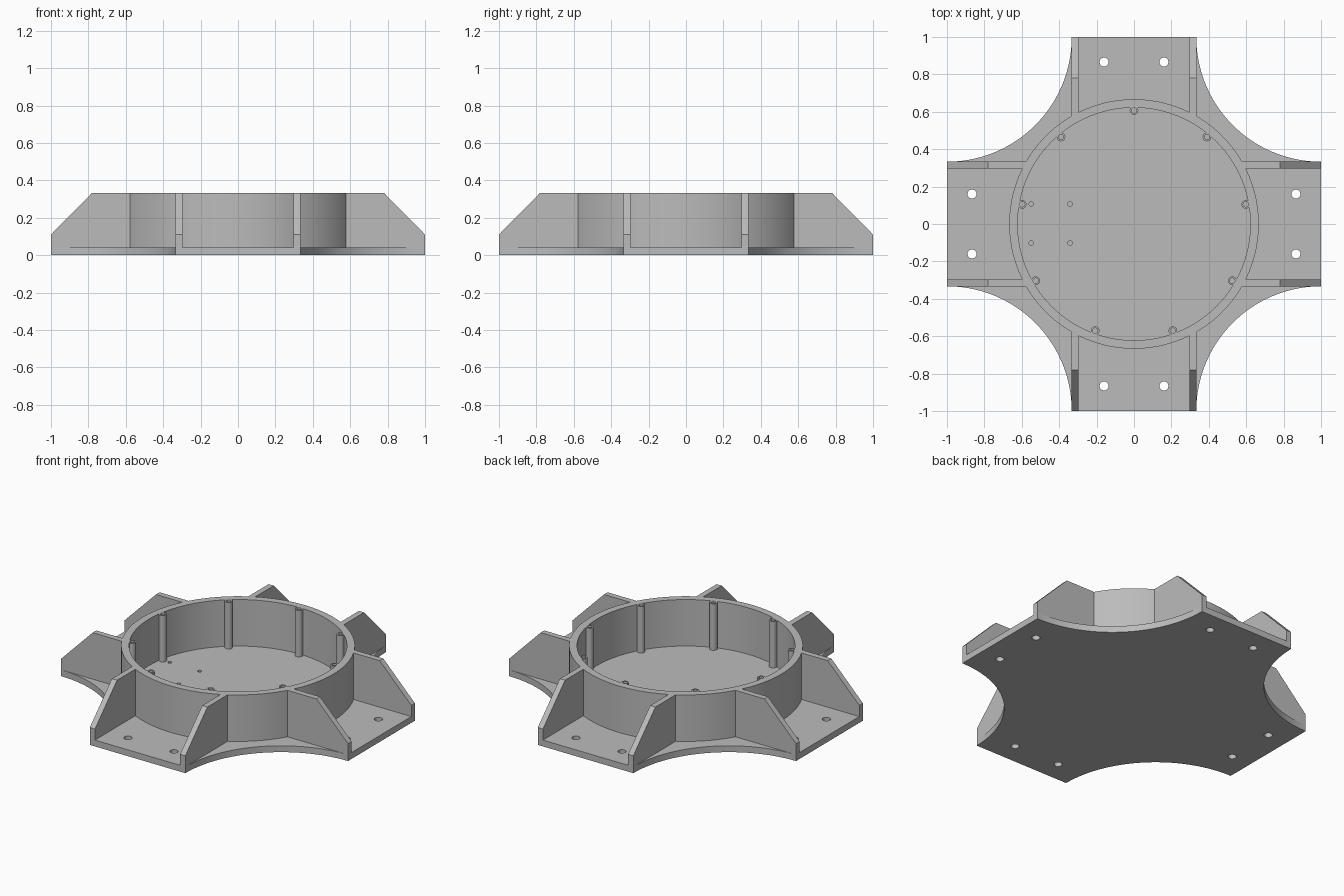
import bpy, bmesh
from math import sin, cos, pi, radians, sqrt
from mathutils import Matrix

if "Cube" in bpy.data.objects:
    bpy.data.objects.remove(bpy.data.objects["Cube"])

FLOOR, TOP = 0.04, 0.333        # plate thickness and wall height
HALF, RIB = 0.333, 0.036        # half arm width and rib thickness
R_OUT, R_IN = 0.667, 0.622      # round wall

grey = bpy.data.materials.new("plain grey")
grey.use_nodes = True
colour = (0.5, 0.5, 0.5, 1)
grey.diffuse_color = colour
grey.node_tree.nodes["Principled BSDF"].inputs["Base Color"].default_value = colour


def make_object(name, bm):
    bmesh.ops.recalc_face_normals(bm, faces=bm.faces)
    mesh = bpy.data.meshes.new(name)
    bm.to_mesh(mesh)
    bm.free()
    mesh.materials.append(grey)
    obj = bpy.data.objects.new(name, mesh)
    bpy.context.collection.objects.link(obj)
    return obj


def prism(bm, outline, z0, z1):
    face = bm.faces.new([bm.verts.new((x, y, z0)) for x, y in outline])
    result = bmesh.ops.extrude_face_region(bm, geom=[face])
    tops = [v for v in result["geom"] if isinstance(v, bmesh.types.BMVert)]
    bmesh.ops.translate(bm, verts=tops, vec=(0, 0, z1 - z0))


def cylinders(name, centres, radius, z0, z1, sides=24):
    bm = bmesh.new()
    for x, y in centres:
        bmesh.ops.create_cone(bm, cap_ends=True, segments=sides, radius1=radius,
                              radius2=radius, depth=z1 - z0,
                              matrix=Matrix.Translation((x, y, (z0 + z1) / 2)))
    return make_object(name, bm)


def combine(obj, tool, operation):
    mod = obj.modifiers.new(tool.name, "BOOLEAN")
    mod.object, mod.operation, mod.solver = tool, operation, "EXACT"
    bpy.context.view_layer.objects.active = obj
    bpy.ops.object.modifier_apply(modifier=mod.name)
    bpy.data.objects.remove(tool)


def turn(x, y, quarter):
    for _ in range(quarter):
        x, y = -y, x
    return x, y


# Cross-shaped base plate with concave corners
outline = []
for q in range(4):
    for i in range(49):
        a = radians(270 - 90 * i / 48)
        outline.append(turn(1 + (1 - HALF) * cos(a), 1 + (1 - HALF) * sin(a), q))
bm = bmesh.new()
prism(bm, outline, 0, FLOOR)
base_plate = make_object("base_plate", bm)

# Bolt holes through the arms, and four shallow holes in the floor
bolts = [turn(s * 0.16, 0.866, q) for q in range(4) for s in (-1, 1)]
combine(base_plate, cylinders("bolt_holes", bolts, 0.024, -0.1, 0.1), "DIFFERENCE")
mounts = [(x, y) for x in (-0.55, -0.342) for y in (-0.102, 0.107)]
combine(base_plate, cylinders("mount_holes", mounts, 0.012, 0.012, 0.1), "DIFFERENCE")

# Round wall with nine screw posts on its inside
round_wall = cylinders("round_wall", [(0, 0)], R_OUT, FLOOR, TOP, 128)
combine(round_wall, cylinders("wall_bore", [(0, 0)], R_IN, -0.1, 1, 128), "DIFFERENCE")
posts = [(0.607 * cos(radians(10 + 40 * i)), 0.607 * sin(radians(10 + 40 * i)))
         for i in range(9)]
combine(round_wall, cylinders("screw_posts", posts, 0.023, FLOOR, TOP), "UNION")
combine(round_wall, cylinders("post_holes", posts, 0.014, 0.2, 1), "DIFFERENCE")

# Pairs of sloped ribs along each arm, starting on the round wall
bm = bmesh.new()
for q in range(4):
    for side in (-1, 1):
        ends = []
        for x in (HALF - RIB, HALF):
            start = sqrt(R_OUT ** 2 - x ** 2) - 0.001
            profile = [(start, FLOOR), (1, FLOOR), (1, 0.11), (0.78, TOP), (start, TOP)]
            ends.append([bm.verts.new((*turn(side * x, y, q), z)) for y, z in profile])
        inner, outer = ends
        bm.faces.new(inner)
        bm.faces.new(outer)
        for i in range(5):
            j = (i + 1) % 5
            bm.faces.new((inner[i], inner[j], outer[j], outer[i]))
make_object("arm_ribs", bm)

# Smooth the round surfaces and keep the edges crisp
for obj in (base_plate, round_wall):
    bpy.ops.object.select_all(action="DESELECT")
    obj.select_set(True)
    bpy.context.view_layer.objects.active = obj
    bpy.ops.object.shade_smooth_by_angle(angle=radians(30))
